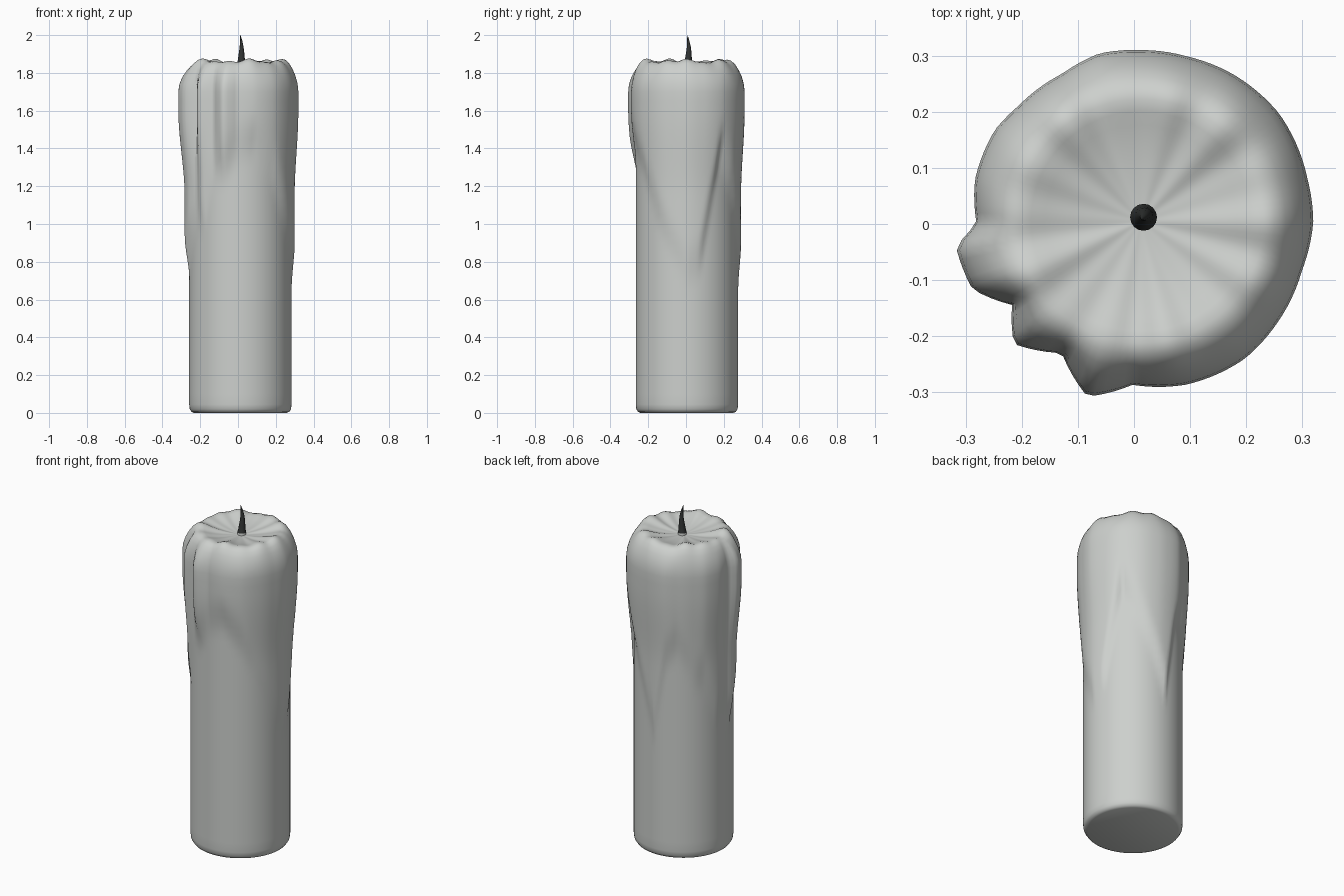
import bpy, bmesh, math

if "Cube" in bpy.data.objects:
    bpy.data.objects.remove(bpy.data.objects["Cube"])

CX, CY, R = 0.0125, 0.005, 0.271
SEG = 120

def material(name, col):
    m = bpy.data.materials.new(name)
    m.diffuse_color = (*col, 1)
    m.use_nodes = True
    m.node_tree.nodes["Principled BSDF"].inputs["Base Color"].default_value = m.diffuse_color
    return m

wax = material("wax grey", (0.61, 0.63, 0.61))
char = material("burnt wick", (0.03, 0.033, 0.032))

# Wax runs around the rim: angle in degrees, thickness, height where the run ends
RUNS = [(0, .036, .65), (14, .035, .7), (38, .041, 1.3), (58, .038, 1.1), (74, .034, .9),
        (90, .034, .65), (104, .037, 1.1), (118, .027, 1.2), (137, .029, 1.0),
        (148, .036, 1.0), (166, .034, .75), (181, .022, .75), (188, .062, .68),
        (202, .053, .85), (213, .003, .95), (224, .044, .93), (239, .003, 1.2),
        (253, .056, 1.2), (267, .021, 1.3), (285, .031, 1.35), (307, .036, 1.2),
        (323, .032, 1.0), (343, .029, .8), (360, .036, .65)]

def run_at(deg):
    for (a0, t0, e0), (a1, t1, e1) in zip(RUNS, RUNS[1:]):
        if a0 <= deg <= a1:
            k = (deg - a0) / (a1 - a0)
            return t0 + (t1 - t0) * k, e0 + (e1 - e0) * k

def smooth(a, b, x):
    k = min(1, max(0, (x - a) / (b - a)))
    return k * k * (3 - 2 * k)

def ridge(a):
    # uneven waves of the melted rim
    return 0.5 * math.sin(5 * a + 2.2) + 0.35 * math.sin(9 * a + 0.7) + 0.3 * math.sin(14 * a + 2)

def loft(name, rings, mats, smooth_angle):
    """Skin a list of vertex rings and cap both ends."""
    bm = bmesh.new()
    vs = [[bm.verts.new(p) for p in ring] for ring in rings]
    n = len(rings[0])
    for lo, hi in zip(vs, vs[1:]):
        for i in range(n):
            j = (i + 1) % n
            bm.faces.new((lo[i], lo[j], hi[j], hi[i]))
    bm.faces.new(vs[0][::-1])
    bm.faces.new(vs[-1])
    me = bpy.data.meshes.new(name)
    bm.to_mesh(me)
    bm.free()
    for m in mats:
        me.materials.append(m)
    ob = bpy.data.objects.new(name, me)
    bpy.context.collection.objects.link(ob)
    bpy.context.view_layer.objects.active = ob
    ob.select_set(True)
    bpy.ops.object.shade_smooth_by_angle(angle=math.radians(smooth_angle))
    ob.select_set(False)
    return ob

# Candle body: (radius offset, height, run strength, wave height)
profile = [(-.025, 0, 0, 0), (-.012, .006, 0, 0), (-.003, .02, 0, 0), (0, .045, 0, 0)]
profile += [(0, .1 + .05 * i, 1, 0) for i in range(33)]
profile += [(-.002, 1.74, .95, .1), (-.006, 1.78, .75, .3), (-.013, 1.815, .5, .6),
            (-.024, 1.842, .3, .8), (-.038, 1.858, .15, 1), (-.055, 1.863, .05, 1),
            (-.075, 1.858, 0, .9), (-.1, 1.85, 0, .75), (-.135, 1.841, 0, .5),
            (-.175, 1.834, 0, .3), (-.22, 1.829, 0, .1), (-.255, 1.827, 0, 0)]
rings = []
for off, z, strength, wave in profile:
    ring = []
    for i in range(SEG):
        a = 2 * math.pi * i / SEG
        thick, end = run_at(360 * i / SEG)
        grow = 0.45 * smooth(end, end + .25, z) + 0.55 * smooth(max(1.15, end), 1.6, z)
        r = R + off + thick * strength * grow
        h = z + wave * .012 * ridge(a)
        ring.append((CX + r * math.cos(a), CY + r * math.sin(a), h))
    rings.append(ring)
loft("candle_body", rings, [wax], 60)

# Wick: wax-soaked foot, then a burnt tapering tip that curls left
wick_path = [(.017, .012, 1.815, .024), (.017, .012, 1.84, .024), (.017, .012, 1.85, .021),
             (.018, .013, 1.875, .018), (.019, .015, 1.91, .014), (.019, .015, 1.94, .010),
             (.017, .012, 1.97, .006), (.012, .008, 2.0, .001)]
wick_rings = [[(x + r * math.cos(2 * math.pi * i / 16), y + r * math.sin(2 * math.pi * i / 16), z)
               for i in range(16)] for x, y, z, r in wick_path]
wick = loft("wick", wick_rings, [wax, char], 50)
for f in wick.data.polygons:
    f.material_index = 1 if f.center.z > 1.842 else 0
